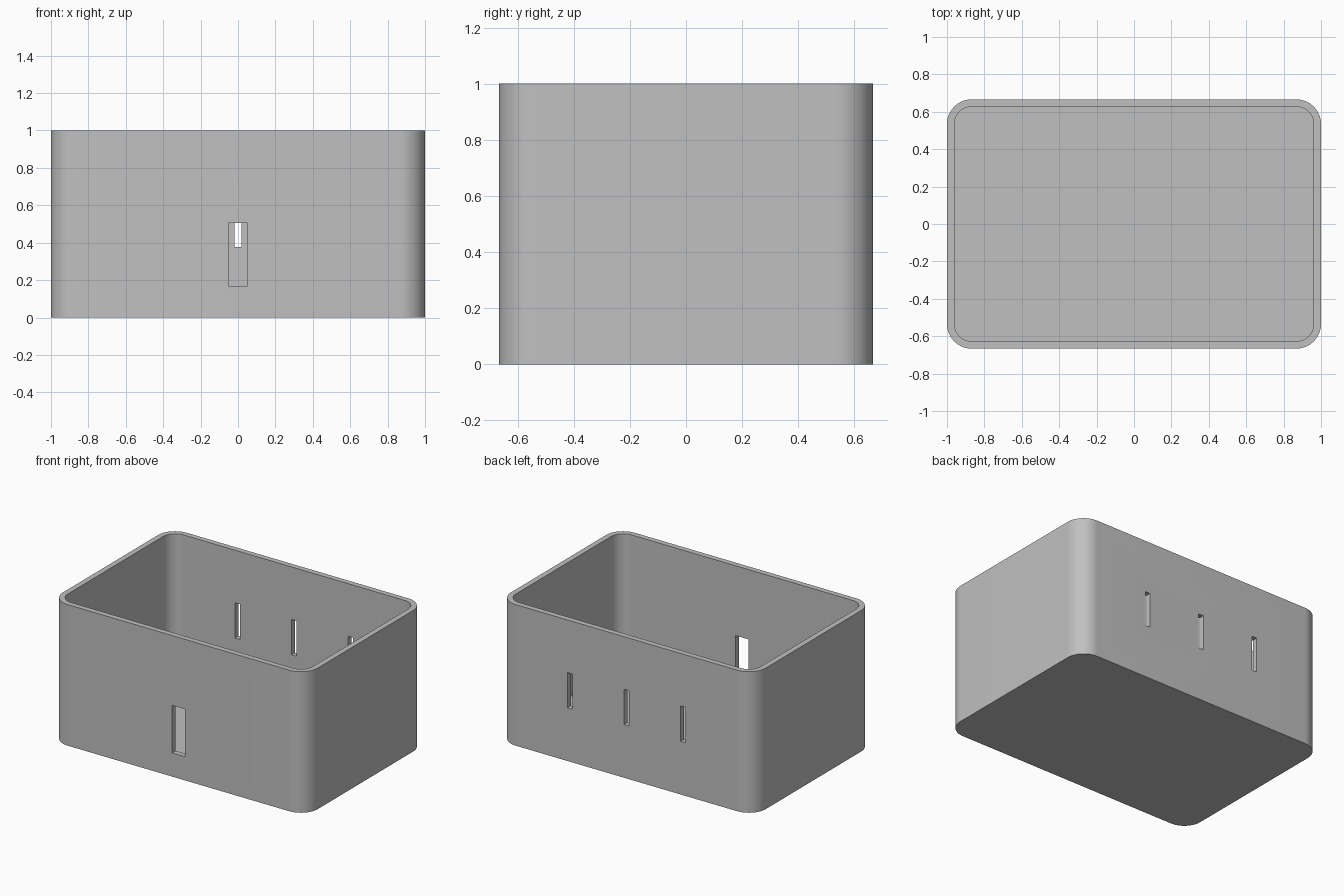
import bpy, bmesh, math
from mathutils import Vector

if "Cube" in bpy.data.objects:
    bpy.data.objects.remove(bpy.data.objects["Cube"], do_unlink=True)

LENGTH, DEPTH, HEIGHT = 2.0, 1.333, 1.0
WALL, RADIUS = 0.039, 0.133

grey = bpy.data.materials.new("plain_grey")
grey.use_nodes = True
COLOUR = (0.53, 0.53, 0.53, 1)
grey.diffuse_color = COLOUR
grey.node_tree.nodes["Principled BSDF"].inputs["Base Color"].default_value = COLOUR


def make_object(name, bm):
    bmesh.ops.recalc_face_normals(bm, faces=bm.faces)
    mesh = bpy.data.meshes.new(name)
    bm.to_mesh(mesh)
    bm.free()
    obj = bpy.data.objects.new(name, mesh)
    bpy.context.collection.objects.link(obj)
    mesh.materials.append(grey)
    return obj


def rounded_block(name, inset, bottom, top, steps=16):
    """Upright block with rounded vertical corners."""
    bm = bmesh.new()
    r = RADIUS - inset
    cx, cy = LENGTH / 2 - RADIUS, DEPTH / 2 - RADIUS
    verts = []
    for corner, (sx, sy) in enumerate([(1, 1), (-1, 1), (-1, -1), (1, -1)]):
        for i in range(steps + 1):
            a = (corner + i / steps) * math.pi / 2
            verts.append(bm.verts.new((sx * cx + r * math.cos(a), sy * cy + r * math.sin(a), bottom)))
    base = bm.faces.new(verts)
    side = bmesh.ops.extrude_face_region(bm, geom=[base], use_keep_orig=True)
    raised = [g for g in side["geom"] if isinstance(g, bmesh.types.BMVert)]
    bmesh.ops.translate(bm, verts=raised, vec=(0, 0, top - bottom))
    return make_object(name, bm)


def slot_cutter(name, x, y, width, bottom, top):
    bm = bmesh.new()
    bmesh.ops.create_cube(bm, size=1)
    bmesh.ops.scale(bm, verts=bm.verts, vec=(width, WALL * 4, top - bottom))
    bmesh.ops.translate(bm, verts=bm.verts, vec=Vector((x, y, (bottom + top) / 2)))
    return make_object(name, bm)


# Open box: outer shell minus cavity, one front slot and three back slots
box = rounded_block("open_box", 0, 0, HEIGHT)
cutters = [
    rounded_block("cavity_cutter", WALL, WALL, HEIGHT + 0.2),
    slot_cutter("front_slot_cutter", 0, -DEPTH / 2, 0.1, 0.168, 0.505),
]
for x in (-0.444, 0, 0.444):
    cutters.append(slot_cutter("back_slot_cutter", x, DEPTH / 2, 0.04, 0.377, 0.627))

bpy.context.view_layer.objects.active = box
box.select_set(True)
for cutter in cutters:
    mod = box.modifiers.new("cut", 'BOOLEAN')
    mod.operation = 'DIFFERENCE'
    mod.solver = 'EXACT'
    mod.object = cutter
    bpy.ops.object.modifier_apply(modifier=mod.name)
    bpy.data.objects.remove(cutter, do_unlink=True)

# Smooth corners, sharp rims
bpy.ops.object.select_all(action='DESELECT')
box.select_set(True)
bpy.ops.object.shade_smooth_by_angle(angle=math.radians(30))
